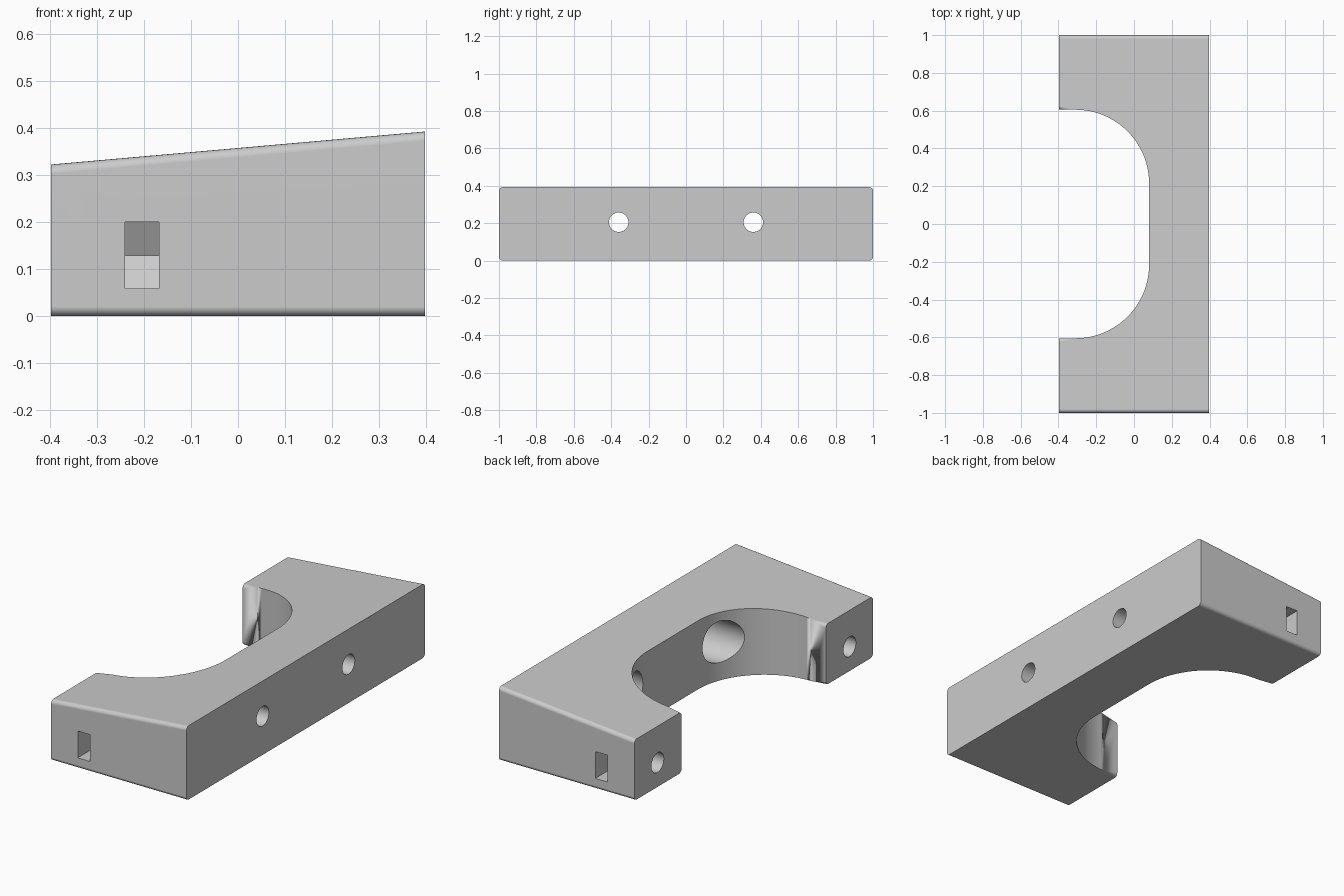
import bpy, bmesh, math
from mathutils import Matrix

default = bpy.data.objects.get("Cube")
if default:
    bpy.data.objects.remove(default, do_unlink=True)

HX, HY = 0.397, 1.0          # half width and half length
Z_LOW, Z_HIGH = 0.322, 0.392  # top height at the open side and the tall side
NOTCH_X, NOTCH_Y, NOTCH_R = 0.08, 0.605, 0.39
FILLET = 0.02

grey = bpy.data.materials.new("light grey")
grey.use_nodes = True
grey.diffuse_color = (0.6, 0.6, 0.6, 1)
grey.node_tree.nodes["Principled BSDF"].inputs["Base Color"].default_value = (0.6, 0.6, 0.6, 1)


def top_z(x):
    return Z_LOW + (Z_HIGH - Z_LOW) * (x + HX) / (2 * HX)


def make_object(name, bm):
    bmesh.ops.recalc_face_normals(bm, faces=bm.faces)
    mesh = bpy.data.meshes.new(name)
    bm.to_mesh(mesh)
    bm.free()
    mesh.materials.append(grey)
    obj = bpy.data.objects.new(name, mesh)
    bpy.context.collection.objects.link(obj)
    return obj


def prism(name, base, offset):
    """Extrude a closed outline along an offset vector."""
    bm = bmesh.new()
    face = bm.faces.new([bm.verts.new(p) for p in base])
    new = bmesh.ops.extrude_face_region(bm, geom=[face])["geom"]
    bmesh.ops.translate(bm, vec=offset, verts=[v for v in new if isinstance(v, bmesh.types.BMVert)])
    return make_object(name, bm)


def bore(name, x0, x1, y, z, radius):
    """Cylinder along x."""
    bm = bmesh.new()
    place = Matrix.Translation(((x0 + x1) / 2, y, z)) @ Matrix.Rotation(math.pi / 2, 4, 'Y')
    bmesh.ops.create_cone(bm, cap_ends=True, segments=40, radius1=radius,
                          radius2=radius, depth=x1 - x0, matrix=place)
    return make_object(name, bm)


# Block outline with the rounded notch on the open side
steps = 24
cx, cy = NOTCH_X - NOTCH_R, NOTCH_Y - NOTCH_R
arc = [(cx + NOTCH_R * math.sin(a), cy + NOTCH_R * math.cos(a))
       for a in (math.pi / 2 * i / steps for i in range(steps + 1))]
half = [(HX, HY), (-HX, HY), (-HX, NOTCH_Y)] + arc
outline = half + [(x, -y) for x, y in reversed(half)]

bm = bmesh.new()
bottom = [bm.verts.new((x, y, 0)) for x, y in outline]
top = [bm.verts.new((x, y, top_z(x))) for x, y in outline]
bm.faces.new(bottom[::-1])
bm.faces.new(top)
for i in range(len(outline)):
    j = (i + 1) % len(outline)
    bm.faces.new((bottom[i], bottom[j], top[j], top[i]))

# Round the upper and lower edges, except those on the flat long sides
rims = []
for ring in (bottom, top):
    for i in range(len(ring)):
        a, b = ring[i], ring[(i + 1) % len(ring)]
        if not (abs(a.co.x - b.co.x) < 1e-6 and abs(abs(a.co.x) - HX) < 1e-6):
            rims.append(bm.edges.get((a, b)))
bmesh.ops.bevel(bm, geom=rims, offset=FILLET, offset_type='OFFSET', segments=5,
                profile=0.5, affect='EDGES')
body = make_object("bracket_body", bm)

# Cutters for both ends
cutters = []
for side, s in (("back", 1), ("front", -1)):
    # Through bolt hole with a wide counterbore opening into the notch
    cutters.append(bore(side + "_bolt_hole", -0.1, 0.5, s * 0.36, 0.205, 0.052))
    cutters.append(bore(side + "_counterbore", -0.2, 0.22, s * 0.36, 0.205, 0.11))
    # Clamp screw hole from the open side
    cutters.append(bore(side + "_screw_hole", -0.5, -0.1, s * 0.805, 0.129, 0.052))
    # Nut slot from the end face, with a hexagonal inner end
    flat, centre = 0.071, 0.805
    corner = flat / math.cos(math.pi / 6)
    shape = [(1.1, -flat), (centre - corner / 2, -flat), (centre - corner, 0),
             (centre - corner / 2, flat), (1.1, flat)]
    cutters.append(prism(side + "_nut_slot",
                         [(-0.24, s * y, 0.129 + z) for y, z in shape], (0.072, 0, 0)))

bpy.ops.object.select_all(action='DESELECT')
bpy.context.view_layer.objects.active = body
body.select_set(True)
for cutter in cutters:
    mod = body.modifiers.new(cutter.name, 'BOOLEAN')
    mod.operation = 'DIFFERENCE'
    mod.solver = 'EXACT'
    mod.object = cutter
    bpy.ops.object.modifier_apply(modifier=mod.name)
    bpy.data.objects.remove(cutter, do_unlink=True)

# Smooth fillets and bores, flat large faces
bpy.ops.object.shade_smooth_by_angle(angle=math.radians(30))
weighted = body.modifiers.new("flat_faces", 'WEIGHTED_NORMAL')
weighted.keep_sharp = True
